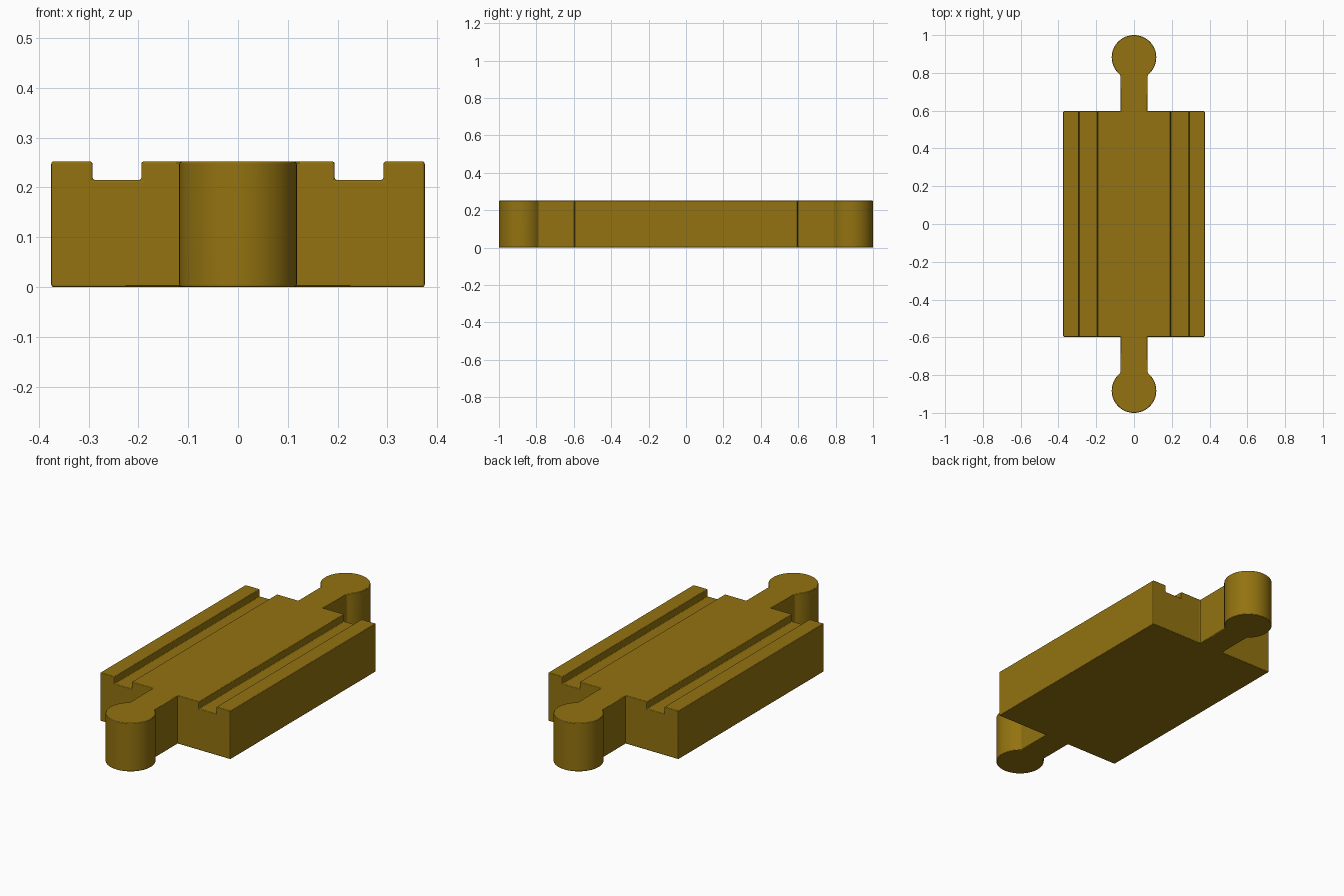
import bpy, bmesh, math

if "Cube" in bpy.data.objects:
    bpy.data.objects.remove(bpy.data.objects["Cube"])

HALF_W, HALF_L, HEIGHT = 0.375, 0.597, 0.252
NECK, KNOB_R = 0.072, 0.118
KNOB_Y = 1.0 - KNOB_R
GROOVE_IN, GROOVE_OUT, GROOVE_Z = 0.194, 0.292, 0.215

# Half of the plan outline: body corner, neck, round knob, neck, body corner
start = -math.acos(NECK / KNOB_R)
sweep = math.pi - 2 * start
SEGS = 48
half = [(HALF_W, HALF_L), (NECK, HALF_L)]
for i in range(SEGS + 1):
    a = start + sweep * i / SEGS
    half.append((KNOB_R * math.cos(a), KNOB_Y + KNOB_R * math.sin(a)))
half += [(-NECK, HALF_L), (-HALF_W, HALF_L)]
outline = half + [(-x, -y) for x, y in half]

# Extrude the outline into the solid track block
bm = bmesh.new()
face = bm.faces.new([bm.verts.new((x, y, 0)) for x, y in outline])
ext = bmesh.ops.extrude_face_region(bm, geom=[face])
bmesh.ops.translate(bm, vec=(0, 0, HEIGHT),
                    verts=[v for v in ext["geom"] if isinstance(v, bmesh.types.BMVert)])
bmesh.ops.recalc_face_normals(bm, faces=bm.faces)
mesh = bpy.data.meshes.new("track_piece")
bm.to_mesh(mesh)
bm.free()
track = bpy.data.objects.new("track_piece", mesh)
bpy.context.collection.objects.link(track)

wood = bpy.data.materials.new("wood")
wood.diffuse_color = (0.29, 0.17, 0.005, 1)
wood.use_nodes = True
wood.node_tree.nodes["Principled BSDF"].inputs["Base Color"].default_value = wood.diffuse_color
mesh.materials.append(wood)

# Cut the two wheel grooves
cutters = []
for side in (-1, 1):
    bpy.ops.mesh.primitive_cube_add(
        size=1, location=(side * (GROOVE_IN + GROOVE_OUT) / 2, 0, GROOVE_Z + 0.1))
    cutter = bpy.context.object
    cutter.name = "groove_cutter"
    cutter.scale = (GROOVE_OUT - GROOVE_IN, 2 * HALF_L + 0.2, 0.2)
    cutter.hide_render = True
    cutters.append(cutter)
    mod = track.modifiers.new("groove", 'BOOLEAN')
    mod.operation = 'DIFFERENCE'
    mod.solver = 'EXACT'
    mod.object = cutter

# Softly rounded edges
bevel = track.modifiers.new("soft_edges", 'BEVEL')
bevel.width = 0.005
bevel.segments = 3
bevel.limit_method = 'ANGLE'
bevel.angle_limit = math.radians(30)

# Apply modifiers and remove the cutters
bpy.ops.object.select_all(action='DESELECT')
track.select_set(True)
bpy.context.view_layer.objects.active = track
for mod in list(track.modifiers):
    bpy.ops.object.modifier_apply(modifier=mod.name)
for cutter in cutters:
    bpy.data.objects.remove(cutter)

# Smooth the round parts while large faces stay flat
bpy.ops.object.shade_smooth_by_angle(angle=math.radians(25))
weighted = track.modifiers.new("flat_faces", 'WEIGHTED_NORMAL')
weighted.keep_sharp = True
